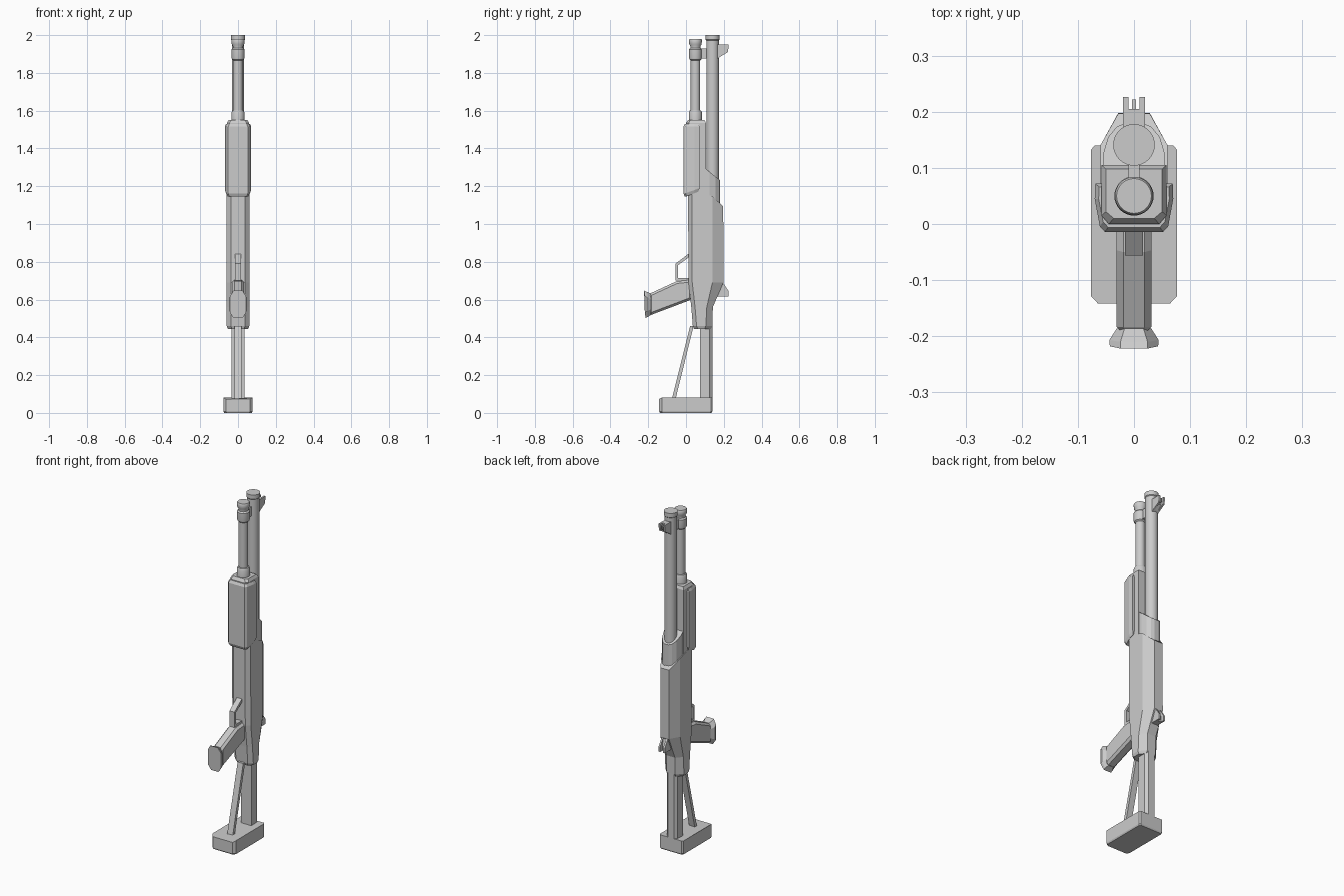
import bpy, bmesh, math
from mathutils import Vector

cube = bpy.data.objects.get("Cube")
if cube:
    bpy.data.objects.remove(cube)

grey = bpy.data.materials.new("plain grey")
grey.use_nodes = True
colour = (0.6, 0.6, 0.6, 1)
grey.diffuse_color = colour
grey.node_tree.nodes["Principled BSDF"].inputs["Base Color"].default_value = colour


def finish(name, bm, bevel=0.0, smooth=False):
    bmesh.ops.recalc_face_normals(bm, faces=bm.faces)
    mesh = bpy.data.meshes.new(name)
    bm.to_mesh(mesh)
    bm.free()
    mesh.materials.append(grey)
    ob = bpy.data.objects.new(name, mesh)
    bpy.context.collection.objects.link(ob)
    if bevel:
        mod = ob.modifiers.new("chamfer", "BEVEL")
        mod.width, mod.segments, mod.limit_method = bevel, 1, "ANGLE"
    if smooth:
        bpy.ops.object.select_all(action="DESELECT")
        bpy.context.view_layer.objects.active = ob
        ob.select_set(True)
        bpy.ops.object.shade_smooth_by_angle(angle=math.radians(35))
    return ob


def loft(name, rings, bevel=0.0, smooth=False):
    """Join closed rings of equal length and cap both ends."""
    bm = bmesh.new()
    loops = [[bm.verts.new(p) for p in ring] for ring in rings]
    n = len(loops[0])
    for low, high in zip(loops, loops[1:]):
        for i in range(n):
            j = (i + 1) % n
            bm.faces.new((low[i], low[j], high[j], high[i]))
    bm.faces.new(loops[0])
    bm.faces.new(loops[-1])
    return finish(name, bm, bevel, smooth)


def slab(name, profile, half, bevel=0.0, x=0.0):
    """Extrude a side profile of (y, z) points across x."""
    return loft(name, [[(x + s * half, y, z) for y, z in profile] for s in (-1, 1)], bevel)


def section(half_outline, height):
    """Mirror (x, y) points across x = 0; height gives z from y."""
    pts = half_outline + [(-x, y) for x, y in reversed(half_outline)]
    return [(x, y, height(y)) for x, y in pts]


def lathe(name, y, steps, sides=32):
    """Round part about a vertical axis from (radius, z) steps."""
    angles = [2 * math.pi * i / sides for i in range(sides)]
    return loft(name, [[(r * math.cos(a), y + r * math.sin(a), z) for a in angles]
                       for r, z in steps], smooth=True)


# Receiver: chamfered hull with a sloping upper end
def hull(front, shoulder, back, height, width=0.06):
    return section([(width - 0.022, front), (width, front + 0.02),
                    (width, shoulder), (0.028, back)], height)


loft("receiver", [
    hull(0.042, 0.1, 0.132, lambda y: 0.445, 0.054),
    hull(0.036, 0.105, 0.14, lambda y: 0.46),
    hull(0.028, 0.11, 0.142, lambda y: 0.56),
    hull(0.013, 0.14, 0.198, lambda y: 0.69),
    hull(0.011, 0.14, 0.197, lambda y: 1.185 - 0.95 * max(0, y - 0.1)),
])

# Fore-end core and the grip shell around it
core = [(0.045, 0.0), (0.058, 0.015), (0.058, 0.105)]
tip = [(0.036, 0.01), (0.05, 0.022), (0.05, 0.098)]
loft("fore_end_core", [section(core, lambda y: 1.16), section(core, lambda y: 1.535),
                       section(tip, lambda y: 1.55)])
shell = [(0.052, -0.014), (0.061, -0.004), (0.07, 0.045), (0.069, 0.072)]
shell_end = [(0.046, -0.006), (0.055, 0.004), (0.063, 0.045), (0.062, 0.066)]
loft("fore_end_shell", [
    section(shell_end, lambda y: 1.145 + 0.4 * max(0, y)),
    section(shell, lambda y: 1.162 + 0.4 * max(0, y)),
    section(shell, lambda y: 1.515),
    section(shell_end, lambda y: 1.53)])

# Barrel and magazine tube
lathe("barrel", 0.141, [(0.033, 1.05), (0.033, 1.972), (0.037, 1.976), (0.037, 2.0)])
lathe("magazine_tube", 0.05, [
    (0.035, 1.54), (0.035, 1.588), (0.03, 1.6), (0.025, 1.602), (0.025, 1.866),
    (0.032, 1.872), (0.034, 1.88), (0.034, 1.925), (0.027, 1.932), (0.027, 1.942),
    (0.033, 1.952), (0.034, 1.975), (0.031, 1.98)])
slab("tube_clamp", [(0.06, 1.875), (0.13, 1.875), (0.13, 1.93), (0.06, 1.93)], 0.01)

# Sloped barrel saddle above the receiver
saddle = [(0.055, 0.095), (0.055, 0.125), (0.046, 0.155), (0.03, 0.174), (0.012, 0.181)]
loft("barrel_saddle", [section(saddle, lambda y: 1.09),
                       section(saddle, lambda y: 1.3 - 0.8 * (y - 0.095))])

# Front sight and rear sight, each a base with two ears
front_ear = [(0.16, 1.87), (0.18, 1.885), (0.222, 1.91), (0.226, 1.95), (0.16, 1.95)]
rear_ear = [(0.15, 0.615), (0.225, 0.615), (0.225, 0.645), (0.192, 0.695), (0.15, 0.695)]
for label, ear in (("front", front_ear), ("rear", rear_ear)):
    for side, x in (("left", 0.015), ("right", -0.015)):
        slab(label + "_sight_ear_" + side, ear, 0.005, x=x)
    slab(label + "_sight_base", [(min(y, 0.205), z) for y, z in ear], 0.018)
slab("front_sight_post", [(0.17, 1.915), (0.222, 1.92), (0.222, 1.94), (0.17, 1.945)], 0.004)

# Trigger guard as a bent strip, and the trigger
outer = [(0.03, 0.855), (-0.056, 0.79), (-0.056, 0.70), (0.03, 0.70)]
inner = [(0.03, 0.835), (-0.042, 0.782), (-0.042, 0.714), (0.03, 0.714)]
for i in range(3):
    slab("trigger_guard_" + ("upper", "front", "lower")[i],
         [outer[i], outer[i + 1], inner[i + 1], inner[i]], 0.016)

# Pistol grip with chamfered corners and a flared foot
slab("pistol_grip", [(0.03, 0.705), (-0.05, 0.697), (-0.195, 0.63),
                     (-0.195, 0.515), (0.03, 0.6)], 0.031, 0.012)


def foot_ring(half, y, low, high, lean=0.0):
    m = half * 0.55
    return [(-half, y, low + 0.03), (-m, y + lean, low), (m, y + lean, low),
            (half, y, low + 0.03), (half, y, high - 0.03), (m, y - lean, high),
            (-m, y - lean, high), (-half, y, high - 0.03)]


loft("grip_foot", [foot_ring(0.03, -0.185, 0.518, 0.632),
                   foot_ring(0.044, -0.207, 0.508, 0.642, 0.003),
                   foot_ring(0.043, -0.218, 0.502, 0.648, 0.004)])

# Stock: main column, diagonal strut and butt block
column = [(0.034, 0.075), (0.034, 0.125), (0.02, 0.14)]
loft("stock_column", [section(column, lambda y: 0.07), section(column, lambda y: 0.46)])
slab("stock_strut", [(0.022, 0.46), (0.04, 0.46), (-0.056, 0.07), (-0.076, 0.07)], 0.018)
block = [(0.064, -0.142), (0.077, -0.128), (0.077, 0.132), (0.07, 0.14)]
loft("butt_block", [
    section([(x - 0.004, y * 0.97) for x, y in block], lambda y: 0.0),
    section(block, lambda y: 0.008),
    section(block, lambda y: 0.073 if y < -0.13 else 0.082)])
